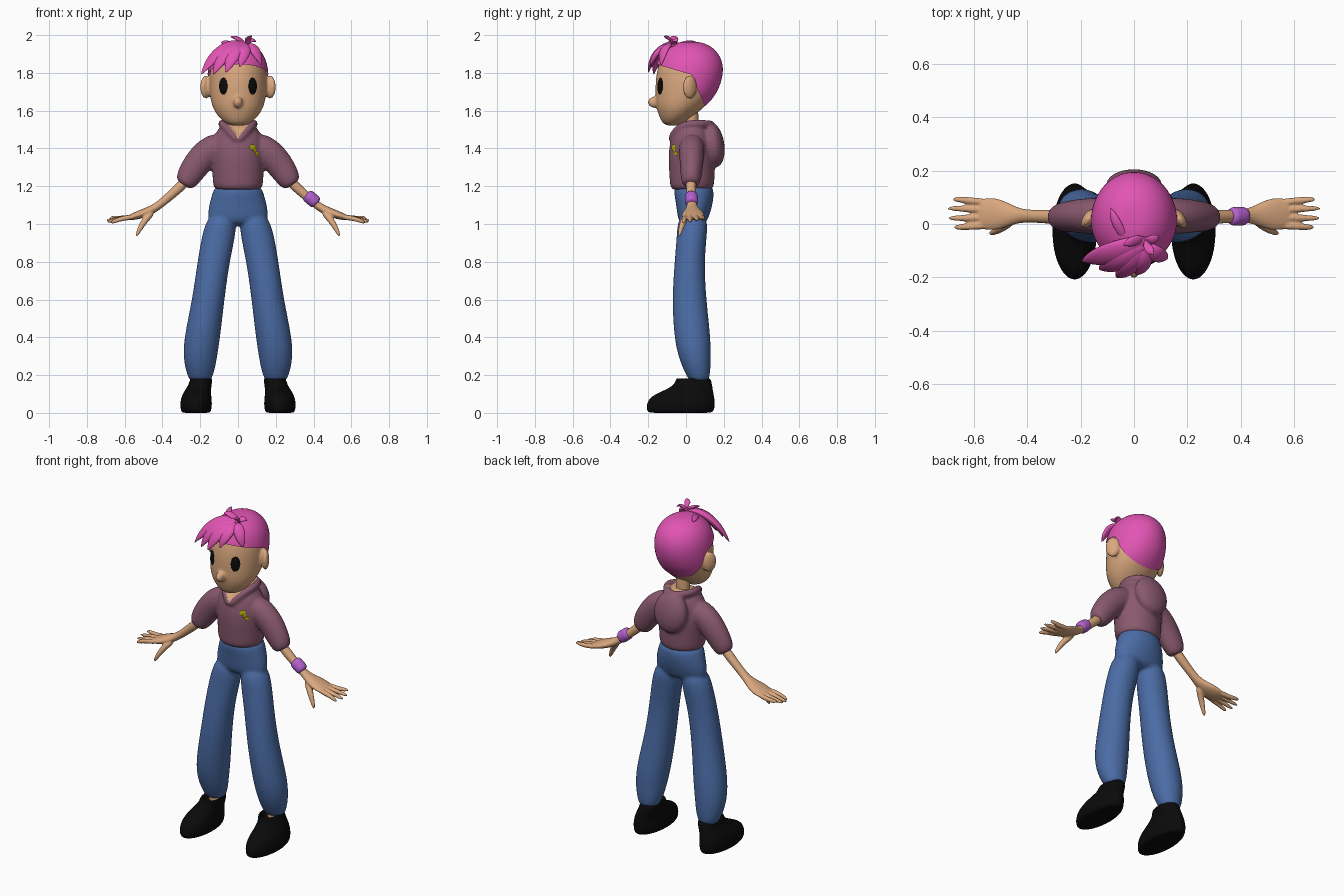
import bpy, bmesh, math
from mathutils import Vector, Matrix
from mathutils.bvhtree import BVHTree

if "Cube" in bpy.data.objects:
    bpy.data.objects.remove(bpy.data.objects["Cube"])


def material(name, rgb):
    m = bpy.data.materials.new(name)
    m.use_nodes = True
    m.diffuse_color = (*rgb, 1)
    m.node_tree.nodes["Principled BSDF"].inputs["Base Color"].default_value = (*rgb, 1)
    return m


SKIN = material("skin", (0.70, 0.39, 0.21))
HAIR = material("pink hair", (0.76, 0.09, 0.46))
SWEATER = material("mauve cloth", (0.25, 0.10, 0.155))
DENIM = material("blue denim", (0.07, 0.15, 0.38))
BLACK = material("black", (0.003, 0.003, 0.003))
PURPLE = material("purple band", (0.46, 0.12, 0.62))
YELLOW = material("olive yellow", (0.40, 0.40, 0.0))


def new_object(name, bm, mat):
    bmesh.ops.recalc_face_normals(bm, faces=bm.faces)
    for f in bm.faces:
        f.smooth = True
    me = bpy.data.meshes.new(name)
    bm.to_mesh(me)
    bm.free()
    me.materials.append(mat)
    ob = bpy.data.objects.new(name, me)
    bpy.context.scene.collection.objects.link(ob)
    return ob


def apply_modifiers(ob):
    dg = bpy.context.evaluated_depsgraph_get()
    me = bpy.data.meshes.new_from_object(ob.evaluated_get(dg))
    ob.modifiers.clear()
    ob.data = me


def loft(name, rings, mat, flat=False, ref=(0, 1, 0), sides=16, levels=2):
    """Skin elliptical rings (x, y, z, radius across, radius along ref)."""
    bm, loops = bmesh.new(), []
    centres = [Vector(r[:3]) for r in rings]
    for i, r in enumerate(rings):
        t = Vector((0, 0, 1))
        if not flat:
            t = (centres[min(i + 1, len(rings) - 1)] - centres[max(i - 1, 0)]).normalized()
        u = t.cross(Vector(ref)).normalized()
        v = u.cross(t)
        angles = [2 * math.pi * k / sides for k in range(sides)]
        loops.append([bm.verts.new(centres[i] + u * r[3] * math.cos(a) + v * r[4] * math.sin(a))
                      for a in angles])
    for a, b in zip(loops, loops[1:]):
        for k in range(sides):
            bm.faces.new((a[k], a[k - 1], b[k - 1], b[k]))
    bm.faces.new(loops[0])
    bm.faces.new(loops[-1])
    ob = new_object(name, bm, mat)
    ob.modifiers.new("round", "SUBSURF").levels = levels
    apply_modifiers(ob)
    return ob


def ellipsoid(name, centre, radii, mat, tilt=0, axis="X"):
    bm = bmesh.new()
    m = Matrix.Translation(centre) @ Matrix.Rotation(tilt, 4, axis) @ Matrix.Diagonal((*radii, 1))
    bmesh.ops.create_uvsphere(bm, u_segments=32, v_segments=16, radius=1, matrix=m)
    return new_object(name, bm, mat)


def fuse(name, parts, mat, voxel=0.01, passes=4):
    """Merge overlapping closed parts into one soft surface."""
    bm = bmesh.new()
    for p in parts:
        bm.from_mesh(p.data)
        bpy.data.objects.remove(p)
    ob = new_object(name, bm, mat)
    rm = ob.modifiers.new("merge", "REMESH")
    rm.mode, rm.voxel_size, rm.use_smooth_shade = "VOXEL", voxel, True
    sm = ob.modifiers.new("soften", "SMOOTH")
    sm.factor, sm.iterations = 0.5, passes
    apply_modifiers(ob)
    ob.data.materials.clear()
    ob.data.materials.append(mat)
    ob.data.polygons.foreach_set("use_smooth", [True] * len(ob.data.polygons))
    return ob


def decal(name, x, z, rx, rz, target, mat):
    """Thin domed oval laid on the front of another part."""
    tree = BVHTree.FromPolygons([v.co for v in target.data.vertices],
                                [p.vertices for p in target.data.polygons])
    bm = bmesh.new()
    bmesh.ops.create_uvsphere(bm, u_segments=24, v_segments=12, radius=1)
    bmesh.ops.delete(bm, geom=[v for v in bm.verts if v.co.y > 0.001], context="VERTS")
    for v in bm.verts:
        px, pz, lift = x + v.co.x * rx, z + v.co.z * rz, 0.002 - 0.004 * v.co.y
        hit = tree.ray_cast(Vector((px, -1, pz)), Vector((0, 1, 0)))[0]
        v.co = (px, hit.y - lift, pz)
    return new_object(name, bm, mat)


# Head, with nose and ears blended in
skull = [(0, -.07, 1.52, .025, .025), (0, -.07, 1.53, .065, .055), (0, -.052, 1.57, .11, .092),
         (0, -.03, 1.62, .14, .132), (0, -.005, 1.68, .153, .16), (0, .01, 1.76, .156, .176),
         (0, .02, 1.84, .15, .172), (0, .02, 1.91, .118, .138), (0, .02, 1.95, .06, .075),
         (0, .02, 1.957, .02, .025)]
parts = [loft("skull", skull, SKIN, flat=True),
         ellipsoid("nose", (0, -.168, 1.645), (.024, .034, .03), SKIN)]
for s in (1, -1):
    parts.append(ellipsoid("ear", (s * .17, .02, 1.725), (.022, .042, .062), SKIN, s * .6, "Z"))
head = fuse("head", parts, SKIN, 0.008, 4)
for s, side in ((1, "left"), (-1, "right")):
    decal(side + "_eye", s * .078, 1.73, .022, .045, head, BLACK)
loft("neck", [(0, .03, z, .042, .036) for z in (1.46, 1.5, 1.56, 1.64)], SKIN, flat=True)

# Hair cap: enlarged skull trimmed along the hairline
cap = loft("hair_cap", [(x, y, z + .008, a + .009, b + .009) for x, y, z, a, b in skull], HAIR,
           flat=True, sides=24)
bm = bmesh.new()
bm.from_mesh(cap.data)
corner = Vector((0, .03, 1.79))
front_n, back_n = Vector((0, .3, 1)).normalized(), Vector((0, 1, .42)).normalized()
for n in (front_n, back_n):
    bmesh.ops.bisect_plane(bm, geom=bm.verts[:] + bm.edges[:] + bm.faces[:], plane_co=corner, plane_no=n)


def is_bald(f):
    d = f.calc_center_median() - corner
    return d.dot(back_n) < 0 and d.dot(front_n) < 0 or d.z < -.185


bmesh.ops.delete(bm, geom=[f for f in bm.faces if is_bald(f)], context="FACES")
bm.to_mesh(cap.data)
bm.free()

# Swept fringe and loose tufts: root, bend, tip, width
locks = [((.06, -.06, 1.95), (-.08, -.11, 1.945), (-.195, -.14, 1.79), .05),
         ((.05, -.08, 1.95), (-.06, -.145, 1.925), (-.13, -.17, 1.79), .045),
         ((.04, -.09, 1.95), (-.02, -.165, 1.91), (-.065, -.2, 1.80), .04),
         ((.05, -.08, 1.95), (.035, -.155, 1.92), (.01, -.19, 1.83), .035),
         ((.05, -.08, 1.95), (.09, -.12, 1.93), (.125, -.13, 1.84), .035),
         ((.04, -.06, 1.95), (.07, -.06, 1.98), (.095, -.045, 1.965), .02),
         ((.04, -.06, 1.95), (0, -.06, 1.985), (-.04, -.08, 1.99), .022),
         ((.05, -.06, 1.95), (.05, -.09, 1.985), (.075, -.115, 1.995), .02),
         ((-.03, -.06, 1.94), (-.065, 0, 1.965), (-.088, .06, 1.96), .02)]
for i, (root, bend, tip, w) in enumerate(locks):
    a, b, c = map(Vector, (root, bend, tip))
    path = [(a * (1 - t) ** 2 + b * 2 * t * (1 - t) + c * t * t + (b - (a + c) / 2) * t * (1 - t))
            for t in (0, .25, .5, .75, .92, 1)]
    rings = [(*p, w * k, w * k * .5) for p, k in zip(path, (.5, .9, 1, .8, .35, .05))]
    loft(f"hair_lock_{i + 1}", rings, HAIR, ref=b - Vector((0, .02, 1.79)), sides=10)

# Sweater: torso, hood, collar and sleeves
parts = [loft("torso", [(0, .03, 1.175, .11, .1), (0, .032, 1.195, .137, .12), (0, .032, 1.26, .137, .122),
                        (0, .03, 1.36, .145, .128), (0, .03, 1.44, .142, .116),
                        (0, .03, 1.50, .115, .09), (0, .035, 1.535, .06, .06)], SWEATER, flat=True),
         ellipsoid("hood", (0, .145, 1.42), (.105, .058, .12), SWEATER, .15)]
half = [(.05, -.055, 1.50), (.085, 0, 1.53), (.088, .06, 1.532), (.055, .115, 1.53)]
ring = ([(0, -.085, 1.435)] + half + [(0, .14, 1.525)]
        + [(-x, y, z) for x, y, z in reversed(half)] + [(0, -.085, 1.435)])
parts.append(loft("collar", [(*p, .022, .022) for p in ring], SWEATER, ref=(0, .3, 1), sides=10))
for s in (1, -1):
    sleeve = [(.06, .03, 1.435, .07, .07), (.16, .03, 1.385, .082, .07), (.225, .03, 1.31, .075, .062),
              (.265, .026, 1.245, .066, .056), (.283, .025, 1.212, .052, .046), (.288, .025, 1.205, .03, .03)]
    parts.append(loft("sleeve", [(s * r[0], *r[1:]) for r in sleeve], SWEATER))
sweater = fuse("sweater", parts, SWEATER, 0.009, 4)
sweater.data.materials.append(SKIN)
for p in sweater.data.polygons:  # bare skin inside the neckline
    x, y, z = p.center
    vee = y < .01 and abs(x) < (z - 1.457) * .8
    nape = .01 <= y < .1 and abs(x) < .06 and z > 1.5
    p.material_index = int(vee or nape)
decal("pin_large", .078, 1.405, .016, .015, sweater, YELLOW)
decal("pin_link", .09, 1.39, .006, .012, sweater, YELLOW)
decal("pin_small", .1, 1.372, .009, .01, sweater, YELLOW)

# Forearms with hands
forearm = [(.25, .025, 1.25, .03, .03), (.33, .028, 1.175, .027, .027), (.41, .03, 1.105, .022, .023),
           (.455, .033, 1.075, .024, .038), (.505, .036, 1.055, .025, .062), (.55, .038, 1.04, .02, .064),
           (.59, .038, 1.03, .013, .054)]
fingers = [(-.005, -.012, .675, 1.005), (.024, .022, .698, 1.012),
           (.053, .058, .70, 1.02), (.08, .092, .68, 1.035)]
for s, side in ((1, "left"), (-1, "right")):
    paths = [forearm, [(.45, .02, 1.068, .02, .02), (.49, -.01, 1.025, .019, .019),
                       (.52, -.028, .975, .014, .014), (.54, -.037, .932, .007, .007)]]
    for y0, y1, tip_x, tip_z in fingers:
        paths.append([(.54, y0, 1.04, .015, .015), (.61, (y0 + y1) / 2, 1.03, .014, .014),
                      (.65, y1, (1.03 + tip_z) / 2, .012, .012), (tip_x, y1, tip_z, .007, .007)])
    parts = [loft("limb", [(s * r[0], *r[1:]) for r in path], SKIN, sides=12) for path in paths]
    fuse(side + "_arm", parts, SKIN, 0.005, 3)

# Wristband on the left arm
a, b = Vector((.36, .028, 1.157)), Vector((.42, .03, 1.108))
loft("wristband", [(*a.lerp(b, t), r, r) for t, r in ((0, .028), (0, .037), (.5, .035), (1, .037), (1, .028))],
     PURPLE, sides=20)

# Trousers: hips and two flared legs
parts = [loft("hips", [(0, .037, .99, .13, .06), (0, .037, 1.03, .168, .084), (0, .045, 1.1, .157, .098),
                       (0, .042, 1.17, .137, .11), (0, .04, 1.21, .12, .1)], DENIM, flat=True)]
leg = [(.2, .07, .165, .05, .045), (.2, .068, .18, .062, .057), (.2, .058, .23, .08, .074),
       (.2, .045, .3, .092, .088), (.19, .034, .4, .098, .099), (.157, .016, .6, .087, .093),
       (.13, .018, .8, .087, .08), (.1, .032, .95, .092, .082), (.08, .037, 1.06, .075, .08)]
for s in (1, -1):
    parts.append(loft("leg", [(s * r[0], *r[1:]) for r in leg], DENIM, flat=True))
fuse("trousers", parts, DENIM, 0.01, 5)

# Shoes and bare ankles
shoe = [(.222, -.03, 0, .06, .15), (.222, -.03, .002, .082, .182), (.222, -.028, .05, .087, .186),
        (.22, -.018, .09, .08, .17), (.212, .015, .12, .07, .13), (.2, .04, .15, .062, .1),
        (.194, .038, .185, .06, .094), (.194, .038, .183, .045, .075), (.194, .04, .15, .04, .07)]
for s, side in ((1, "left"), (-1, "right")):
    loft(side + "_shoe", [(s * r[0], *r[1:]) for r in shoe], BLACK, flat=True)
    loft(side + "_ankle", [(s * .197, .065, z, .036, .038) for z in (.1, .14, .2, .24)], SKIN, flat=True)
